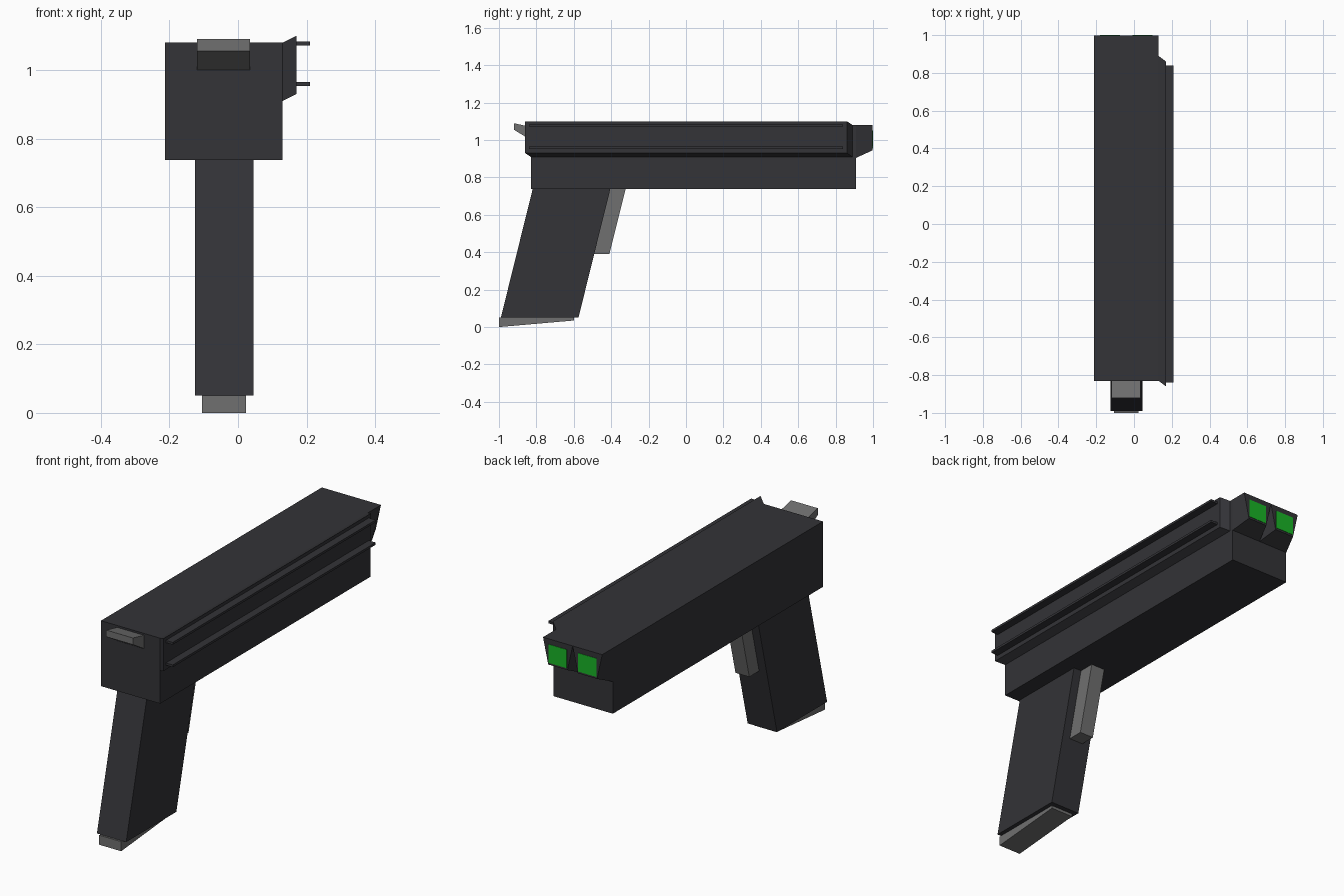
import bpy, bmesh

if "Cube" in bpy.data.objects:
    bpy.data.objects.remove(bpy.data.objects["Cube"])


def material(name, rgb):
    m = bpy.data.materials.new(name)
    m.diffuse_color = (*rgb, 1)
    m.use_nodes = True
    m.node_tree.nodes["Principled BSDF"].inputs["Base Color"].default_value = m.diffuse_color
    return m


DARK = material("dark_metal", (0.033, 0.033, 0.038))
GREY = material("grey_metal", (0.16, 0.16, 0.16))
GREEN = material("green_glow", (0.01, 0.45, 0.02))


def loft(name, loop_a, loop_b, mat):
    """Solid between two matching point loops."""
    bm = bmesh.new()
    a = [bm.verts.new(p) for p in loop_a]
    b = [bm.verts.new(p) for p in loop_b]
    n = len(a)
    bm.faces.new(a)
    bm.faces.new(b)
    for i in range(n):
        j = (i + 1) % n
        bm.faces.new((a[i], a[j], b[j], b[i]))
    bmesh.ops.recalc_face_normals(bm, faces=bm.faces)
    mesh = bpy.data.meshes.new(name)
    bm.to_mesh(mesh)
    bm.free()
    mesh.materials.append(mat)
    obj = bpy.data.objects.new(name, mesh)
    bpy.context.collection.objects.link(obj)
    return obj


def prism(name, profile, x0, x1, mat):
    """Side profile of (y, z) points extruded across x."""
    return loft(name, [(x0, y, z) for y, z in profile],
                [(x1, y, z) for y, z in profile], mat)


def rect(y0, y1, z0, z1):
    return [(y0, z0), (y1, z0), (y1, z1), (y0, z1)]


# Main body
prism("body", rect(-0.83, 0.91, 0.737, 1.08), -0.213, 0.13, DARK)

# Slanted grip with its wedge base
prism("grip", [(-0.99, 0.05), (-0.575, 0.05), (-0.405, 0.737), (-0.82, 0.737)],
      -0.125, 0.045, DARK)
prism("grip_base", [(-1.0, 0.0), (-0.6, 0.035), (-0.6, 0.05), (-1.0, 0.05)],
      -0.105, 0.023, GREY)

# Trigger
prism("trigger", [(-0.495, 0.39), (-0.41, 0.39), (-0.323, 0.737), (-0.41, 0.737)],
      -0.08, 0.0, GREY)

# Rear tab
prism("rear_tab", [(-0.92, 1.055), (-0.83, 1.0), (-0.83, 1.07), (-0.92, 1.09)],
      -0.12, 0.035, GREY)

# Flared side plate and its two rails
loft("side_plate",
     [(0.13, y, z) for y, z in rect(-0.83, 0.89, 0.91, 1.08)],
     [(0.17, y, z) for y, z in rect(-0.86, 0.86, 0.93, 1.10)], DARK)
for part, z in (("upper_rail", 1.077), ("lower_rail", 0.959)):
    prism(part, rect(-0.84, 0.84, z - 0.006, z + 0.006), 0.17, 0.21, DARK)

# Two tapered nozzles, each with a glowing panel
for side, x0, x1 in (("left", -0.213, -0.0415), ("right", -0.0415, 0.13)):
    inset = 0.03
    loft(side + "_nozzle",
         [(x0, 0.91, 0.905), (x1, 0.91, 0.905), (x1, 0.91, 1.08), (x0, 0.91, 1.08)],
         [(x0 + inset, 0.998, 0.945), (x1 - inset, 0.998, 0.945),
          (x1, 0.998, 1.08), (x0, 0.998, 1.08)], DARK)
    prism(side + "_glow_panel", rect(0.99, 1.0, 0.955, 1.052),
          x0 + 0.033, x1 - 0.033, GREEN)
